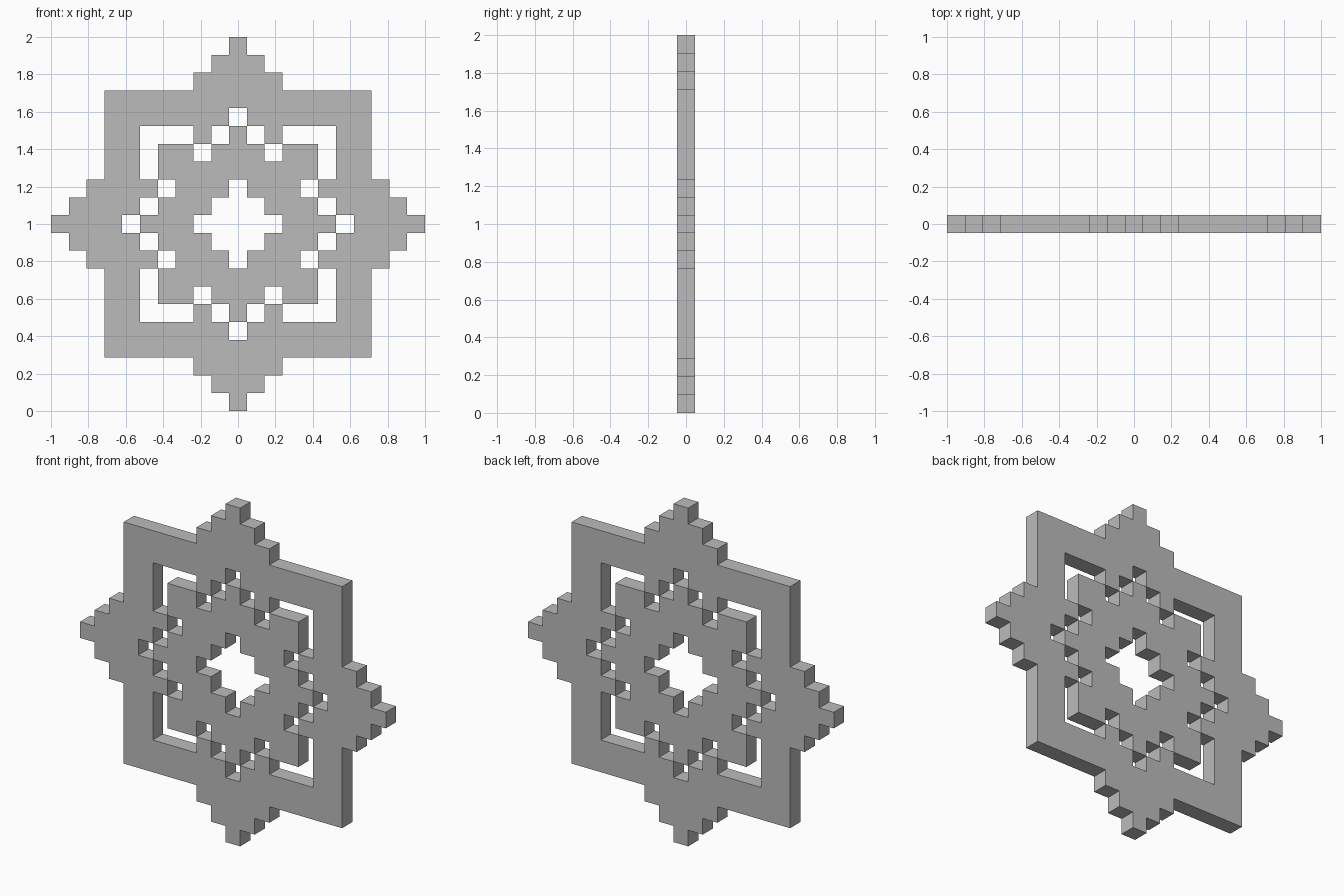
import bpy, bmesh

if "Cube" in bpy.data.objects:
    bpy.data.objects.remove(bpy.data.objects["Cube"])

SPAN = 10                      # cells from the centre to each tip
CELL = 2 / (2 * SPAN + 1)      # one stepped block

grey = bpy.data.materials.new("plain grey")
grey.diffuse_color = (0.5, 0.5, 0.5, 1)
grey.use_nodes = True
grey.node_tree.nodes["Principled BSDF"].inputs["Base Color"].default_value = grey.diffuse_color


# Outer frame: square band with stepped points outside and small teeth inside
def in_frame(big, small):
    if big > 7:
        return small <= 10 - big
    if big == 6:
        return small > 0
    return big == 7 or (big == 5 and small == 2)


# Inner star: square with notches, small tips and a stepped diamond opening
def in_star(big, small):
    if big == 5:
        return small == 0
    return big < 5 and big + small > 2 and (big, small) != (4, 2)


def build_plate(name, rule):
    """Flat eight-way symmetric sheet of square cells, thickened by one cell."""
    bm = bmesh.new()
    corners = ((-.5, -.5), (.5, -.5), (.5, .5), (-.5, .5))
    for i in range(-SPAN, SPAN + 1):
        for j in range(-SPAN, SPAN + 1):
            big, small = max(abs(i), abs(j)), min(abs(i), abs(j))
            if rule(big, small):
                bm.faces.new([bm.verts.new(((i + a) * CELL, 0, 1 + (j + b) * CELL))
                              for a, b in corners])
    bmesh.ops.remove_doubles(bm, verts=bm.verts, dist=CELL * 0.01)
    mesh = bpy.data.meshes.new(name)
    bm.to_mesh(mesh)
    bm.free()
    mesh.materials.append(grey)
    obj = bpy.data.objects.new(name, mesh)
    bpy.context.collection.objects.link(obj)
    solid = obj.modifiers.new("thickness", 'SOLIDIFY')
    solid.thickness = CELL
    solid.offset = 0


build_plate("outer_frame", in_frame)
build_plate("inner_star", in_star)
